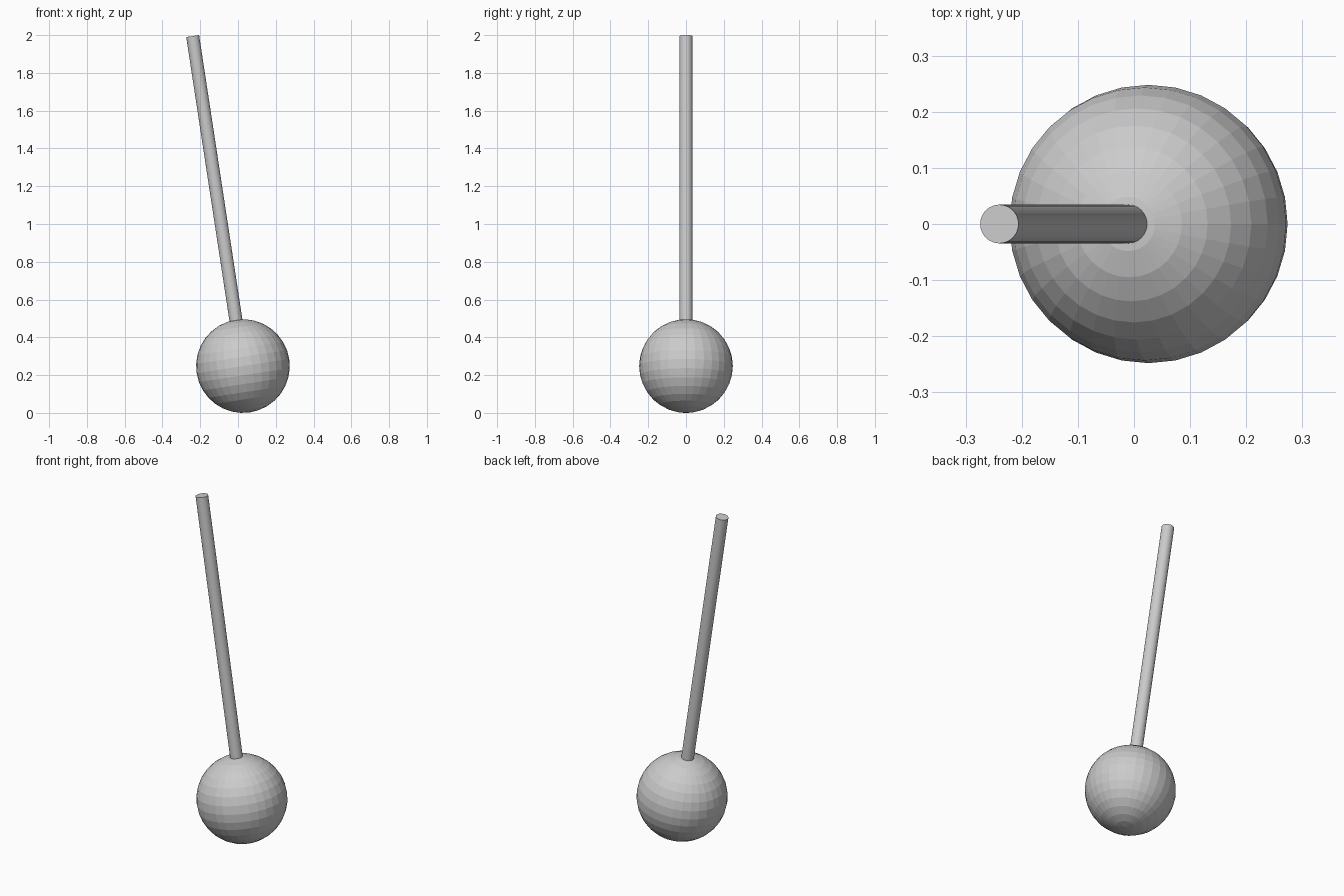
import bpy
from mathutils import Vector

if "Cube" in bpy.data.objects:
    bpy.data.objects.remove(bpy.data.objects["Cube"])

RADIUS = 0.248
ROD_RADIUS = 0.0345
centre = Vector((0.026, 0, RADIUS))
tip = Vector((-0.24, 0, 1.995))
axis = (tip - centre).normalized()
tilt = Vector((0, 0, 1)).rotation_difference(axis).to_euler()

# Ball, its pole tilted along the rod
bpy.ops.mesh.primitive_uv_sphere_add(segments=32, ring_count=16, radius=RADIUS,
                                     location=centre, rotation=tilt)
bpy.context.object.name = "ball"

# Rod, seated just inside the top of the ball
base = centre + axis * (RADIUS - 0.008)
bpy.ops.mesh.primitive_cylinder_add(vertices=32, radius=ROD_RADIUS,
                                    depth=(tip - base).length,
                                    location=(base + tip) / 2, rotation=tilt)
bpy.context.object.name = "rod"
